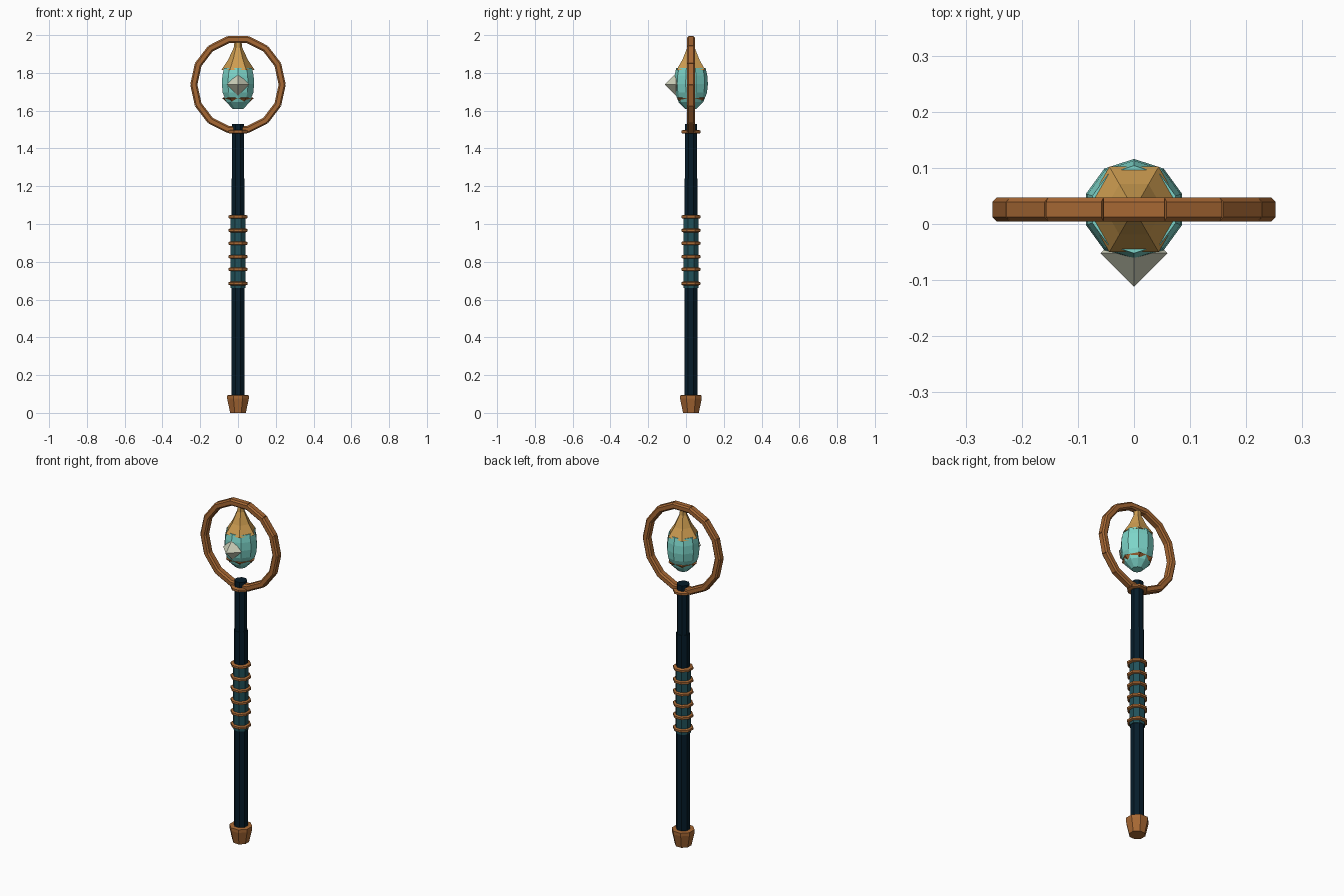
import bpy, bmesh
from math import pi, sin, cos
from mathutils import Matrix

cube = bpy.data.objects.get("Cube")
if cube:
    bpy.data.objects.remove(cube, do_unlink=True)

AXIS_Y = 0.026


def material(name, rgb):
    m = bpy.data.materials.new(name)
    m.use_nodes = True
    col = (*[(c / 255) ** 2.2 for c in rgb], 1)
    m.diffuse_color = col
    m.node_tree.nodes["Principled BSDF"].inputs["Base Color"].default_value = col
    return m


BRONZE = material("bronze", (166, 104, 55))
GOLD = material("gold", (205, 156, 82))
NAVY = material("dark navy", (14, 34, 46))
TEAL = material("grip teal", (38, 82, 90))
GLASS = material("pale turquoise", (124, 212, 200))
STONE = material("pale stone", (203, 206, 184))


def finish(name, bm, mat):
    bmesh.ops.recalc_face_normals(bm, faces=bm.faces)
    me = bpy.data.meshes.new(name)
    bm.to_mesh(me)
    bm.free()
    me.materials.append(mat)
    ob = bpy.data.objects.new(name, me)
    bpy.context.collection.objects.link(ob)
    return ob


def lathe(name, profile, sides, mat, turn=0.0):
    """Faceted solid from (radius, height) pairs, closed at both ends."""
    bm = bmesh.new()
    loops = []
    for r, z in profile:
        loops.append([bm.verts.new((r * cos(turn + 2 * pi * i / sides),
                                    AXIS_Y + r * sin(turn + 2 * pi * i / sides), z))
                      for i in range(sides)])
    for a, b in zip(loops, loops[1:]):
        for i in range(sides):
            j = (i + 1) % sides
            bm.faces.new((a[i], a[j], b[j], b[i]))
    bm.faces.new(loops[0])
    bm.faces.new(loops[-1])
    return finish(name, bm, mat)


# Shaft, grip and foot
OCT = pi / 8
lathe("lower_shaft", [(0.038, 0.07), (0.038, 1.24)], 8, NAVY, OCT)
lathe("upper_shaft", [(0.035, 1.23), (0.035, 1.53)], 8, NAVY, OCT)
lathe("grip", [(0.043, 0.66), (0.043, 1.04)], 8, TEAL, OCT)
lathe("foot", [(0.045, 0), (0.062, 0.075), (0.062, 0.093), (0.04, 0.095)], 8, BRONZE, OCT)

# Bronze bands around the grip and below the hoop
for i, z in enumerate([0.685, 0.76, 0.827, 0.898, 0.966, 1.038, 1.488]):
    lathe(f"band_{i + 1}", [(0.045, z - 0.01), (0.055, z - 0.006), (0.055, z + 0.006),
                            (0.045, z + 0.01)], 8, BRONZE, OCT)

# Hoop of straight chamfered beams with open joints on the outside
COUNT = 14
MID_Z, RX, RZ = 1.738, 0.234, 0.244
bm = bmesh.new()
for i in range(COUNT):
    a, b = (2 * pi * (k + 0.5) / COUNT for k in (i, i + 1))
    x0, z0, x1, z1 = RX * sin(a), RZ * cos(a), RX * sin(b), RZ * cos(b)
    dx, dz = x1 - x0, z1 - z0
    length = (dx * dx + dz * dz) ** 0.5
    ux, uz = dx / length, dz / length
    place = Matrix(((ux, 0, -uz, (x0 + x1) / 2), (0, 1, 0, AXIS_Y),
                    (uz, 0, ux, MID_Z + (z0 + z1) / 2), (0, 0, 0, 1)))
    beam = bmesh.ops.create_cube(bm, size=1)
    bmesh.ops.scale(bm, vec=(length + 0.005, 0.043, 0.037), verts=beam["verts"])
    edges = {e for v in beam["verts"] for e in v.link_edges
             if abs(e.verts[0].co.x - e.verts[1].co.x) > 0.01}
    verts = set(beam["verts"])
    res = bmesh.ops.bevel(bm, geom=list(edges), offset=0.008, segments=1, affect='EDGES')
    verts = {v for v in verts if v.is_valid} | set(res["verts"])
    bmesh.ops.transform(bm, matrix=place, verts=list(verts))
finish("hoop", bm, BRONZE)

# Hanging lantern: egg, cap with stem, and a cup whose corners pierce the egg
lathe("lantern_egg", [(0.03, 1.61), (0.065, 1.645), (0.085, 1.695), (0.09, 1.74),
                      (0.087, 1.785), (0.078, 1.825)], 10, GLASS, pi / 2)
lathe("lantern_cap", [(0.088, 1.815), (0.052, 1.87), (0.022, 1.935), (0.018, 1.975)], 6, GOLD)
lathe("lantern_cup", [(0.03, 1.617), (0.086, 1.668), (0.03, 1.672)], 6, BRONZE)

# Pointed crystal on the front of the lantern
bm = bmesh.new()
R = 0.06
tips = [bm.verts.new((R * sin(k * pi / 2), -0.052, 1.738 + R * cos(k * pi / 2))) for k in range(4)]
for y in (-R, R):
    apex = bm.verts.new((0, -0.052 + y, 1.738))
    for k in range(4):
        bm.faces.new((tips[k], tips[(k + 1) % 4], apex))
finish("front_crystal", bm, STONE)
